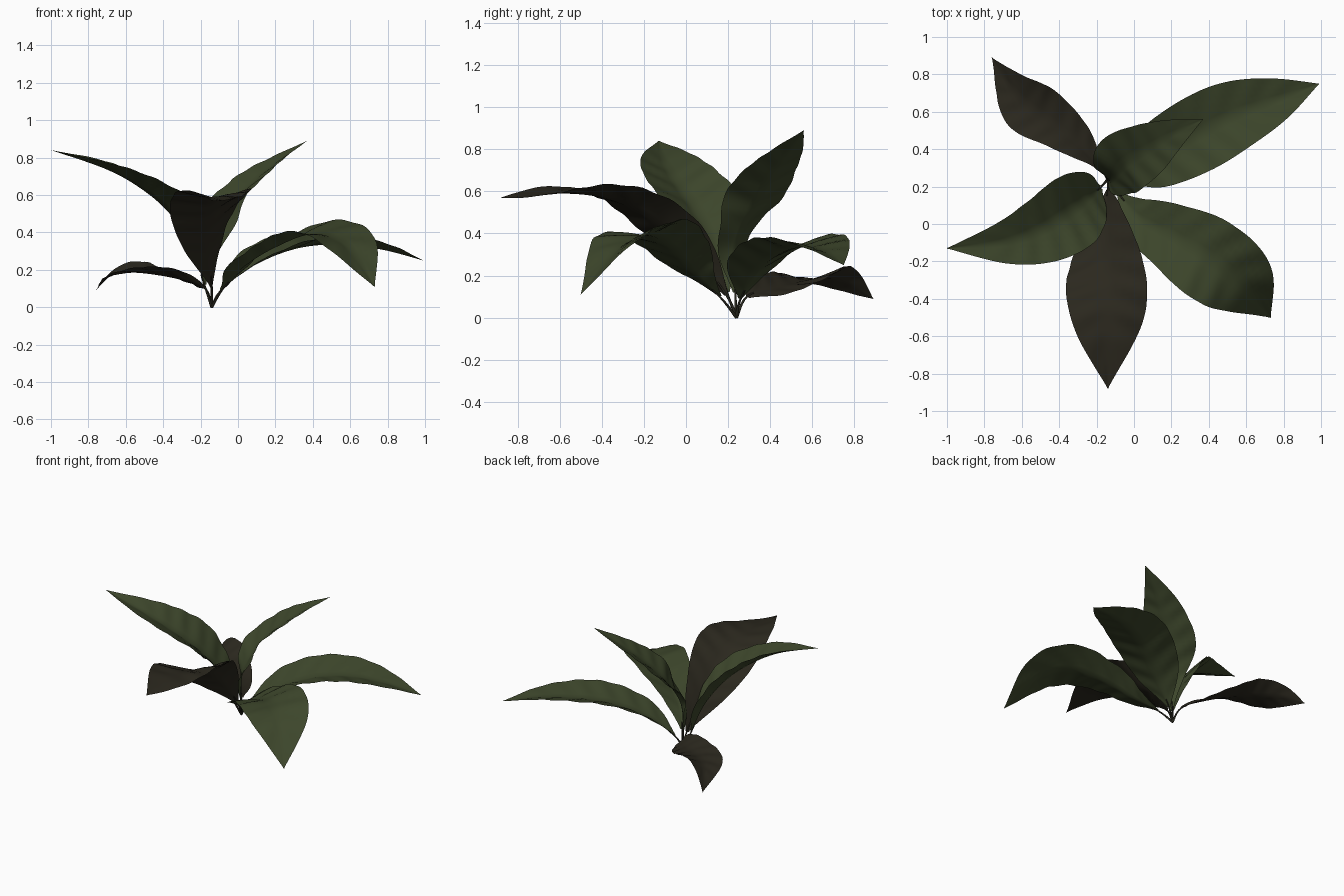
import bpy, bmesh, math
from mathutils import Vector

if "Cube" in bpy.data.objects:
    bpy.data.objects.remove(bpy.data.objects["Cube"])

BASE = Vector((-0.14, 0.24, 0.0))


def material(name, rgb):
    m = bpy.data.materials.new(name)
    m.diffuse_color = (*rgb, 1)
    m.use_nodes = True
    m.node_tree.nodes["Principled BSDF"].inputs["Base Color"].default_value = m.diffuse_color
    return m


GREEN = material("leaf green", (0.046, 0.061, 0.024))
BROWN = material("dark brown leaf", (0.024, 0.021, 0.013))
STEM = material("stem dark", (0.022, 0.021, 0.013))


def spline(pts, f):
    """Smooth interpolation through pts (tuples x, y, z, half width)."""
    i = min(int(f), len(pts) - 2)
    t = f - i
    g = lambda k: Vector(pts[max(0, min(len(pts) - 1, k))])
    a, b, c, d = g(i - 1), g(i), g(i + 1), g(i + 2)
    return 0.5 * (2 * b + (c - a) * t + (2 * a - 5 * b + 4 * c - d) * t * t
                  + (3 * b - a - 3 * c + d) * t ** 3)


def leaf(name, mat, mid, fold=0.2, roll=(0, 0), rows=48, half=5):
    """Blade swept along its midrib, V-folded and rolled, plus a thin stalk."""
    pts = [(*BASE, 0.0)] + mid
    last = len(pts) - 1
    heading = Vector(pts[-1]).to_3d() - BASE
    heading.z = 0
    heading.normalize()
    bm = bmesh.new()
    grid = []
    for r in range(rows + 1):
        k = r / rows
        f = 1 + (last - 1) * k
        p = spline(pts, f)
        c, w = p.to_3d(), max(p[3], 0.002)
        t = (spline(pts, min(f + 0.05, last)) - spline(pts, f - 0.05)).to_3d().normalized()
        h = Vector((t.x, t.y, 0)) + 0.3 * heading
        s = Vector((h.y, -h.x, 0)).normalized()
        n = s.cross(t).normalized()
        a = math.radians(roll[0] + (roll[1] - roll[0]) * k)
        s, n = s * math.cos(a) + n * math.sin(a), n * math.cos(a) - s * math.sin(a)
        row = []
        for j in range(-half, half + 1):
            u = j / half
            au = abs(u)
            # V fold fades towards the tip; faint ripples follow the side veins
            lift = fold * (1 - 0.4 * k) * w * au
            lift += 0.03 * w * math.sin(k * 50 - au * 4) * math.sin(math.pi * au * 0.8)
            row.append(bm.verts.new(c + s * u * w + n * lift))
        grid.append(row)
    for r0, r1 in zip(grid, grid[1:]):
        for j in range(2 * half):
            bm.faces.new((r0[j], r0[j + 1], r1[j + 1], r1[j])).smooth = True
    bmesh.ops.recalc_face_normals(bm, faces=bm.faces)
    if sum(fc.normal.z for fc in bm.faces) < 0:
        bmesh.ops.reverse_faces(bm, faces=bm.faces)
    me = bpy.data.meshes.new(name)
    bm.to_mesh(me)
    bm.free()
    me.materials.append(mat)
    bpy.context.collection.objects.link(bpy.data.objects.new(name, me))

    # stalk from the root to the start of the blade
    cu = bpy.data.curves.new(name + "_stalk", 'CURVE')
    cu.dimensions = '3D'
    cu.bevel_depth = 0.008
    cu.bevel_resolution = 2
    cu.use_fill_caps = True
    sp = cu.splines.new('POLY')
    sp.points.add(8)
    for i, q in enumerate(sp.points):
        q.co = (*spline(pts, i / 8 * 1.3).to_3d(), 1)
        q.radius = 1 - 0.06 * i
    cu.materials.append(STEM)
    bpy.context.collection.objects.link(bpy.data.objects.new(name + "_stalk", cu))


# Midribs: x, y, z, half width
leaf("upright_leaf", GREEN, [
    (-0.14, 0.235, 0.12, 0.012), (-0.12, 0.235, 0.33, 0.09), (-0.06, 0.32, 0.51, 0.165),
    (0.07, 0.40, 0.66, 0.15), (0.205, 0.48, 0.775, 0.09), (0.37, 0.56, 0.89, 0)], 0.3)
leaf("left_leaf", GREEN, [
    (-0.18, 0.195, 0.12, 0.012), (-0.25, 0.14, 0.32, 0.13), (-0.365, 0.05, 0.50, 0.20),
    (-0.52, -0.04, 0.635, 0.18), (-0.71, -0.10, 0.74, 0.115), (-1.0, -0.13, 0.84, 0)],
    0.5, (8, 4))
leaf("front_leaf", BROWN, [
    (-0.14, 0.19, 0.11, 0.012), (-0.155, 0.03, 0.32, 0.13), (-0.145, -0.18, 0.475, 0.205),
    (-0.14, -0.38, 0.565, 0.22), (-0.145, -0.60, 0.59, 0.16), (-0.14, -0.88, 0.57, 0)],
    0.18, (-60, 22))
leaf("front_right_leaf", GREEN, [
    (-0.08, 0.16, 0.10, 0.012), (0.03, 0.03, 0.215, 0.115), (0.20, -0.06, 0.32, 0.175),
    (0.40, -0.18, 0.39, 0.225), (0.58, -0.32, 0.33, 0.185), (0.73, -0.50, 0.11, 0)],
    0.27, (-6, -9))
leaf("back_right_leaf", GREEN, [
    (-0.09, 0.26, 0.09, 0.012), (0.08, 0.34, 0.22, 0.15), (0.30, 0.46, 0.31, 0.20),
    (0.52, 0.575, 0.335, 0.19), (0.76, 0.665, 0.31, 0.12), (0.99, 0.75, 0.25, 0)],
    0.36, (-5, 0))
leaf("back_left_leaf", BROWN, [
    (-0.175, 0.29, 0.10, 0.015), (-0.28, 0.41, 0.14, 0.09), (-0.42, 0.53, 0.17, 0.13),
    (-0.565, 0.635, 0.185, 0.15), (-0.675, 0.755, 0.17, 0.09), (-0.76, 0.89, 0.09, 0)],
    0.22, (-50, 50))
